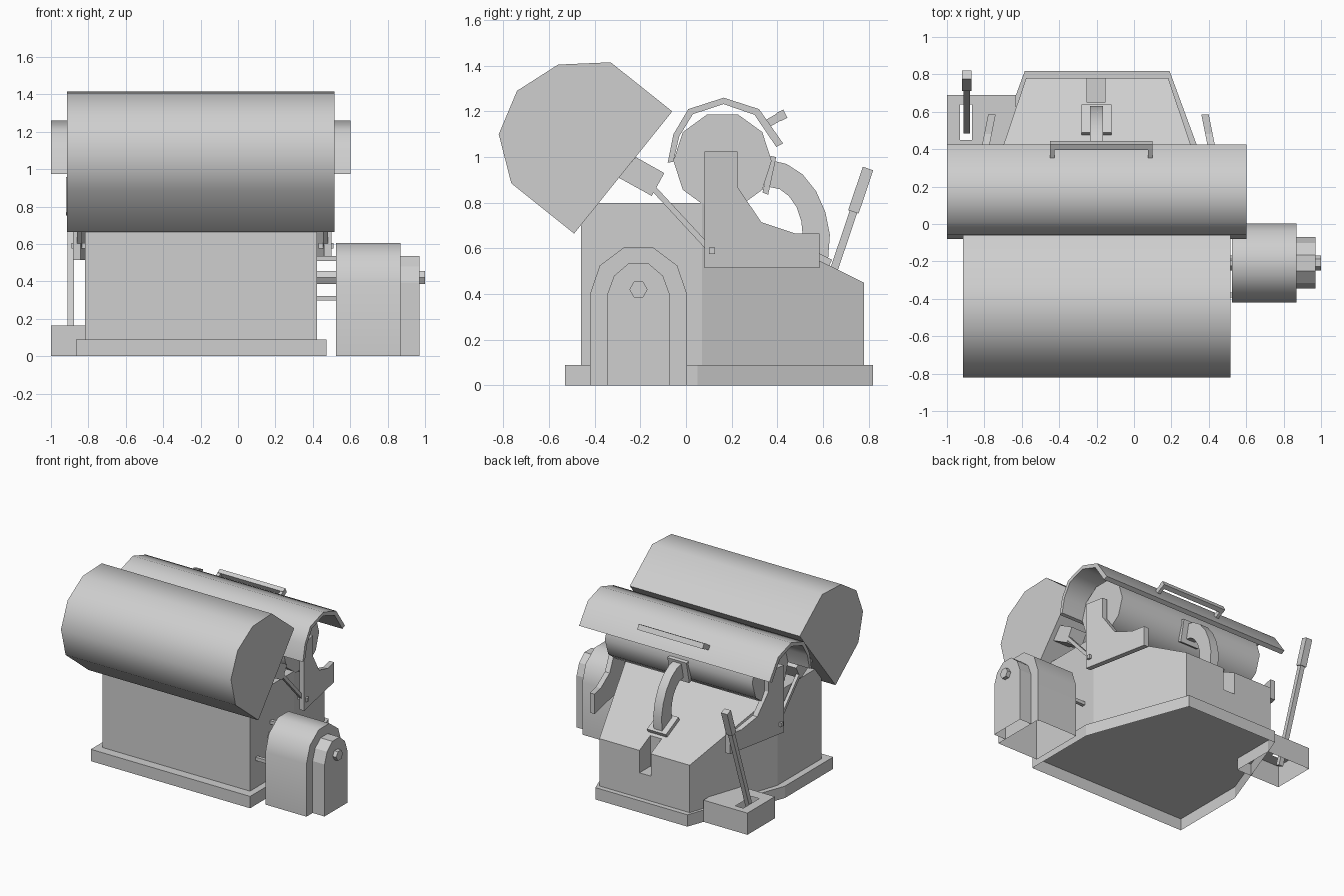
import bpy, bmesh, math
from mathutils import Vector

cube = bpy.data.objects.get("Cube")
if cube:
    bpy.data.objects.remove(cube, do_unlink=True)

grey = bpy.data.materials.new("machine_grey")
grey.use_nodes = True
COLOUR = (0.62, 0.62, 0.62, 1)
grey.diffuse_color = COLOUR
grey.node_tree.nodes["Principled BSDF"].inputs["Base Color"].default_value = COLOUR
MID = -0.197  # symmetry plane of the main machine


def activate(ob):
    bpy.ops.object.select_all(action='DESELECT')
    ob.select_set(True)
    bpy.context.view_layer.objects.active = ob


def smooth(ob, angle=50):
    activate(ob)
    bpy.ops.object.shade_smooth_by_angle(angle=math.radians(angle))


def remove_faces(ob, rule):
    """Delete the faces whose centre satisfies the rule."""
    bm = bmesh.new()
    bm.from_mesh(ob.data)
    doomed = [f for f in bm.faces if rule(f.calc_center_median())]
    bmesh.ops.delete(bm, geom=doomed, context='FACES')
    bm.to_mesh(ob.data)
    bm.free()


def at_floor(c):
    return c.z < 0.001


def prism(name, loop, offset):
    """Extrude a closed loop of 3D points along an offset."""
    bm = bmesh.new()
    face = bm.faces.new([bm.verts.new(p) for p in loop])
    out = bmesh.ops.extrude_face_region(bm, geom=[face], use_keep_orig=True)
    moved = [g for g in out["geom"] if isinstance(g, bmesh.types.BMVert)]
    bmesh.ops.translate(bm, verts=moved, vec=offset)
    bmesh.ops.recalc_face_normals(bm, faces=bm.faces)
    mesh = bpy.data.meshes.new(name)
    bm.to_mesh(mesh)
    bm.free()
    mesh.materials.append(grey)
    ob = bpy.data.objects.new(name, mesh)
    bpy.context.collection.objects.link(ob)
    return ob


def side(name, profile, x0, x1):
    """Side profile of (y, z) points extruded from x0 to x1."""
    return prism(name, [(x0, y, z) for y, z in profile], (x1 - x0, 0, 0))


def box(name, x0, x1, y0, y1, z0, z1):
    return side(name, [(y0, z0), (y1, z0), (y1, z1), (y0, z1)], x0, x1)


def bar(name, a, b, width, x0, x1):
    """Straight bar between two (y, z) points."""
    a, b = Vector(a), Vector(b)
    d = (b - a).normalized() * width / 2
    n = Vector((-d.y, d.x))
    return side(name, [a + n, b + n, b - n, a - n], x0, x1)


def cut(ob, cutter):
    cutter.hide_render = True
    mod = ob.modifiers.new("cut", 'BOOLEAN')
    mod.operation = 'DIFFERENCE'
    mod.solver = 'EXACT'
    mod.object = cutter
    activate(ob)
    bpy.ops.object.modifier_apply(modifier=mod.name)
    bpy.data.objects.remove(cutter, do_unlink=True)


# Base: open-bottomed footing, front block and tapered sloping rear block
half_plan = [(0.67, -0.53), (0.67, 0.05), (0.387, 0.818)]
plan = [(MID + x, y, 0) for x, y in half_plan] + [(MID - x, y, 0) for x, y in reversed(half_plan)]
footing = prism("base_footing", plan, (0, 0, 0.09))
remove_faces(footing, at_floor)
front = box("base_front", MID - 0.62, MID + 0.62, -0.46, 0.07, 0.09, 0.8)
rear = side("base_rear", [(0.07, 0.09), (0.78, 0.09), (0.78, 0.45), (0.07, 0.8)],
            MID - 0.62, MID + 0.62)
for v in rear.data.vertices:
    if v.co.y > 0.5:
        v.co.x = MID + math.copysign(0.38, v.co.x - MID)
cut(rear, box("notch_cutter", -0.25, -0.155, 0.65, 0.9, 0.28, 0.9))
for block in (front, rear):
    remove_faces(block, lambda c: c.z < 0.091 or abs(c.y - 0.07) < 0.001)

# Large front hood
smooth(side("front_hood", [(-0.06, 1.2), (-0.33, 1.415), (-0.56, 1.405), (-0.74, 1.29),
                           (-0.82, 1.1), (-0.765, 0.885), (-0.49, 0.665)], -0.915, 0.515))

# Drum
smooth(side("drum", [(0.16 + 0.215 * math.cos(i * math.tau / 10),
                      0.983 + 0.215 * math.sin(i * math.tau / 10)) for i in range(10)], -0.82, 0.42))

# Curved guard shell over the drum
outer = [(-0.08, 0.975), (-0.055, 1.1), (0.01, 1.21), (0.165, 1.26), (0.32, 1.21), (0.425, 1.06)]
inner = [(0.395, 1.045), (0.3, 1.185), (0.165, 1.232), (0.03, 1.188), (-0.03, 1.09), (-0.055, 0.98)]
smooth(side("drum_guard", outer + inner, -1.0, 0.602))

# Guard handle
bar("handle_bar", (0.405, 1.175), (0.435, 1.19), 0.04, -0.45, 0.1)
for x in (-0.45, 0.075):
    bar("handle_post", (0.345, 1.14), (0.415, 1.18), 0.035, x, x + 0.025)

# Side plates, hood brackets, struts and pivots on both sides
plate_profile = [(0.08, 1.025), (0.225, 1.025), (0.225, 0.87), (0.33, 0.715),
                 (0.48, 0.665), (0.585, 0.665), (0.585, 0.515), (0.08, 0.515)]
for label, s in (("left", 1), ("right", -1)):
    def at(d):
        return MID + 0.007 + s * d
    plate = side(label + "_side_plate", plate_profile, at(0.55), at(0.59))
    for v in plate.data.vertices:
        v.co.x += s * 0.2 * (0.585 - v.co.y)
    side(label + "_hood_bracket", [(-0.295, 0.91), (-0.22, 1.0), (-0.095, 0.93), (-0.15, 0.83)],
         at(0.54), at(0.67))
    bar(label + "_hood_strut", (-0.14, 0.86), (0.11, 0.59), 0.025, at(0.645), at(0.67))
    box(label + "_pivot_pin", at(0.62), at(0.7), 0.1, 0.127, 0.575, 0.605)

# Curved flat-sided outlet pipe with flanges
pipe_outer = [(0.375, 0.985), (0.44, 0.97), (0.51, 0.925), (0.57, 0.85), (0.61, 0.76),
              (0.63, 0.66), (0.622, 0.55)]
pipe_inner = [(0.5, 0.6), (0.51, 0.665), (0.505, 0.72), (0.485, 0.78), (0.45, 0.83),
              (0.41, 0.86), (0.36, 0.87)]
smooth(side("outlet_pipe", pipe_outer + pipe_inner, -0.235, -0.165))
side("drum_flange", [(0.37, 1.005), (0.395, 1.0), (0.36, 0.835), (0.335, 0.845)], -0.28, -0.12)
side("base_flange", [(0.475, 0.595), (0.49, 0.625), (0.64, 0.55), (0.625, 0.52)], -0.28, -0.12)


# Motor housing: two nested arches, hub shaft and mounting rods
def arch(w, shoulder, mid_w, mid_z, top_w, top_z):
    half = [(w, 0), (w, shoulder), (mid_w, mid_z), (top_w, top_z)]
    return [(-0.208 + y, z) for y, z in half] + [(-0.208 - y, z) for y, z in reversed(half)]


housing = side("motor_housing", arch(0.212, 0.4, 0.17, 0.525, 0.063, 0.605), 0.525, 0.87)
cover = side("motor_cover", arch(0.138, 0.395, 0.107, 0.48, 0.043, 0.535), 0.87, 0.97)
for shell in (housing, cover):
    remove_faces(shell, at_floor)
smooth(housing)
side("motor_shaft", [(-0.208 + 0.04 * math.cos(i * math.tau / 6),
                      0.42 + 0.04 * math.sin(i * math.tau / 6)) for i in range(6)], 0.4, 1.0)
for y, z in ((-0.38, 0.31), (-0.036, 0.31), (-0.208, 0.522)):
    box("motor_rod", 0.4, 0.54, y - 0.013, y + 0.013, z - 0.013, z + 0.013)

# Control lever in a hollow slotted box
lever_box = box("lever_box", -1.0, -0.63, 0.36, 0.69, 0, 0.165)
cut(lever_box, box("slot_cutter", -0.93, -0.865, 0.45, 0.64, -0.1, 0.3))
remove_faces(lever_box, lambda c: c.z < 0.16 and -0.99 < c.x < -0.64 and 0.37 < c.y < 0.68)
bar("lever_rod", (0.5, 0.07), (0.74, 0.78), 0.034, -0.912, -0.876)
bar("lever_grip", (0.733, 0.76), (0.797, 0.95), 0.048, -0.92, -0.868)
